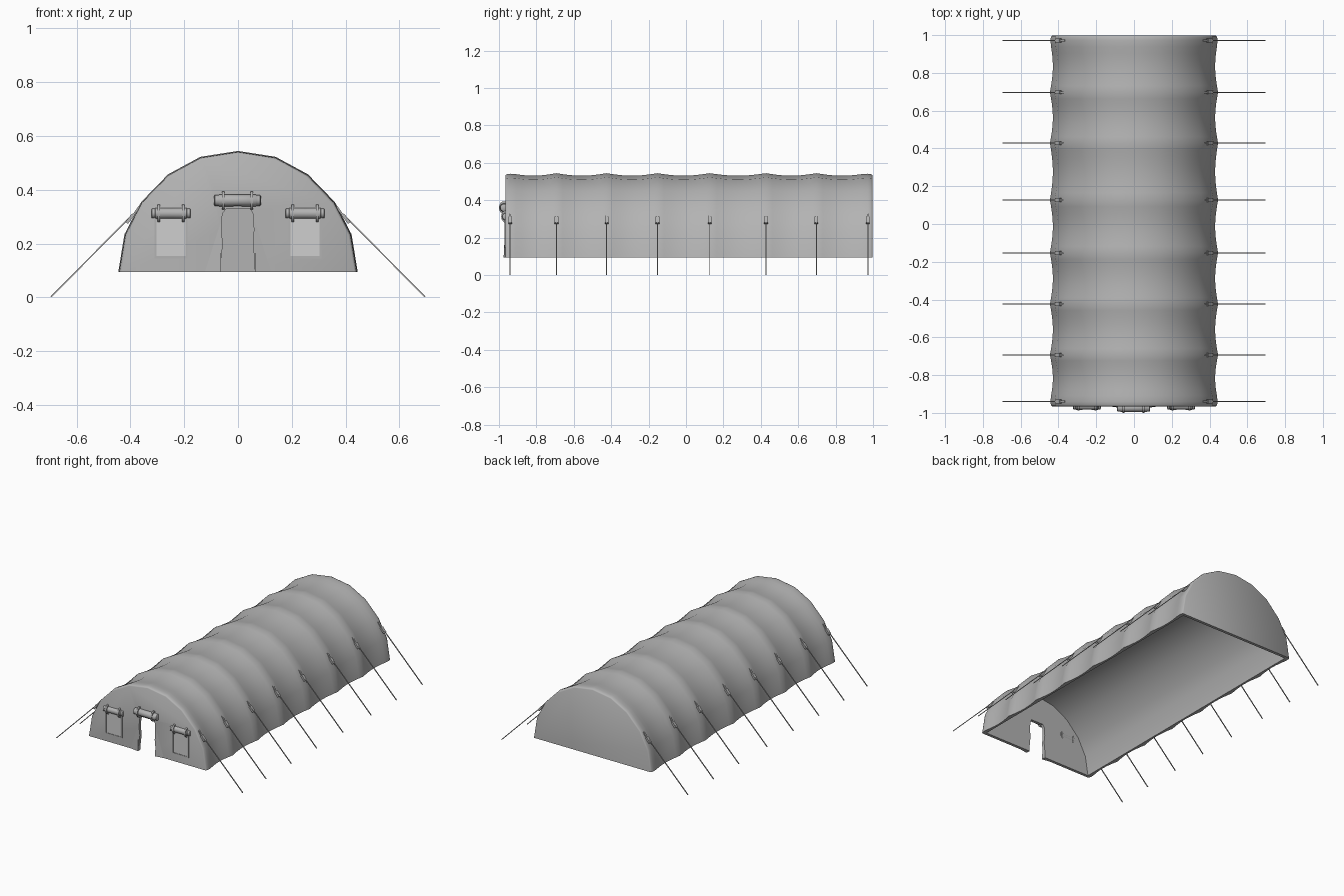
import bpy, bmesh, math
from mathutils import Vector, Matrix

if "Cube" in bpy.data.objects:
    bpy.data.objects.remove(bpy.data.objects["Cube"])


def material(name, value):
    m = bpy.data.materials.new(name)
    m.use_nodes = True
    col = (value, value, value, 1)
    m.diffuse_color = col
    m.node_tree.nodes["Principled BSDF"].inputs["Base Color"].default_value = col
    return m


canvas = material("grey canvas", 0.45)
pane_mat = material("light window", 0.62)
BASE = 0.094


def finish(bm, name, mat=canvas, angle=None):
    bmesh.ops.recalc_face_normals(bm, faces=bm.faces)
    mesh = bpy.data.meshes.new(name)
    bm.to_mesh(mesh)
    bm.free()
    mesh.materials.append(mat)
    ob = bpy.data.objects.new(name, mesh)
    bpy.context.collection.objects.link(ob)
    if angle:
        smooth(ob, angle)
    return ob


def smooth(ob, angle):
    bpy.ops.object.select_all(action='DESELECT')
    ob.select_set(True)
    bpy.context.view_layer.objects.active = ob
    bpy.ops.object.shade_smooth_by_angle(angle=math.radians(angle))


def loft(bm, rings):
    """Closed solid through a list of closed rings."""
    rows = [[bm.verts.new(p) for p in ring] for ring in rings]
    n = len(rows[0])
    for a, b in zip(rows, rows[1:]):
        for i in range(n):
            j = (i + 1) % n
            bm.faces.new((a[i], a[j], b[j], b[i]))
    bm.faces.new(rows[0])
    bm.faces.new(rows[-1])


def add_box(bm, lo, hi):
    lo, hi = Vector(lo), Vector(hi)
    m = Matrix.Translation((lo + hi) / 2) @ Matrix.Diagonal((*(hi - lo), 1))
    bmesh.ops.create_cube(bm, size=1, matrix=m)


def add_bar(bm, p, q, width, thick):
    """Box running from p to q, width measured along y."""
    p, q = Vector(p), Vector(q)
    d = (q - p).normalized()
    y = Vector((0, 1, 0))
    rot = Matrix((y.cross(d), y, d)).transposed()
    m = (Matrix.Translation((p + q) / 2) @ rot.to_4x4()
         @ Matrix.Diagonal((thick, width, (q - p).length, 1)))
    bmesh.ops.create_cube(bm, size=1, matrix=m)


# Arch section shared by the shell and its hollow
HALF = [(0.445, 0), (0.422, 0.14), (0.36, 0.26), (0.26, 0.363), (0.14, 0.428)]
ARCH = HALF + [(0, 0.45)] + [(-x, z) for x, z in reversed(HALF)]


def arch(y, scale, sag=0):
    """Arch at y; the sag is weaker at the stretched foot and crown."""
    pts = []
    for x, z in ARCH:
        side = 1 - sag * (0.035 if z == 0 else 0.048)
        pts.append((x * scale * side, y, BASE + z * scale * (1 - 0.03 * sag)))
    return pts


# Tent shell: canvas sagging between the ribs, with rounded end rims
RIBS = [-0.94, -0.693, -0.424, -0.153, 0.127, 0.428, 0.697, 0.972]
FRONT, BACK, STEPS = -0.966, 0.998, 8
RIM = [(0, 0.972), (0.003, 0.982), (0.009, 0.989)]
rings = [arch(FRONT + d, s) for d, s in RIM]
for a, b in zip(RIBS, RIBS[1:]):
    for k in range(STEPS):
        t = k / STEPS
        size = 0.994 if a == RIBS[0] and k == 0 else 1
        rings.append(arch(a + (b - a) * t, size, math.sin(math.pi * t)))
rings.append(arch(RIBS[-1], 0.994))
rings += [arch(BACK - d, s) for d, s in reversed(RIM)]
bm = bmesh.new()
loft(bm, rings)
shell = finish(bm, "tent_shell")

# Hollow interior
bm = bmesh.new()
hollow = []
for y in (FRONT + 0.02, BACK - 0.02):
    r = arch(y, 0.935)
    hollow.append([(r[0][0], y, 0.02)] + r + [(r[-1][0], y, 0.02)])
loft(bm, hollow)
inside = finish(bm, "interior_cutter")

# Doorway with loose, wavy canvas edges
DOOR = [(0.063, 0.02), (0.062, 0.13), (0.055, 0.2), (0.059, 0.25), (0.056, 0.31),
        (0.045, 0.328), (-0.045, 0.328), (-0.058, 0.31), (-0.062, 0.25),
        (-0.056, 0.2), (-0.064, 0.13), (-0.066, 0.02)]
bm = bmesh.new()
loft(bm, [[(x, y, z) for x, z in DOOR] for y in (FRONT - 0.05, FRONT + 0.05)])
doorway = finish(bm, "doorway_cutter")

bpy.context.view_layer.objects.active = shell
for cutter in (inside, doorway):
    cutter.hide_render = True
    mod = shell.modifiers.new(cutter.name, 'BOOLEAN')
    mod.operation = 'DIFFERENCE'
    mod.solver = 'EXACT'
    mod.object = cutter
    bpy.ops.object.modifier_apply(modifier=mod.name)
    bpy.data.objects.remove(cutter)
smooth(shell, 50)

# Loose canvas beside the doorway, flaring out at the foot
for side, s in (("left", 1), ("right", -1)):
    bm = bmesh.new()
    for p in ((0.064, FRONT - 0.009, BASE), (0.064, FRONT + 0.002, BASE),
              (0.13, FRONT + 0.001, BASE), (0.064, FRONT + 0.001, 0.3)):
        bm.verts.new((s * p[0], p[1], p[2]))
    bmesh.ops.convex_hull(bm, input=bm.verts)
    finish(bm, side + "_door_flare")


def roll(name, cx, cy, cz, half, radius, strap_x):
    """Rolled-up flap held by two straps."""
    def ring(x, ry, rz):
        return [(cx + x, cy + ry * math.cos(a), cz + rz * math.sin(a))
                for a in (math.tau * i / 14 for i in range(14))]
    bm = bmesh.new()
    loft(bm, [ring(s * half, f * radius, f * radius) for s, f in (
        (-1, 0.7), (-0.97, 0.88), (-0.82, 0.88), (-0.78, 1), (0, 0.95),
        (0.78, 1), (0.82, 0.88), (0.97, 0.88), (1, 0.7))])
    finish(bm, name, angle=40)
    bm = bmesh.new()
    for s in (-strap_x, strap_x):
        loft(bm, [ring(s + d, radius + 0.004, radius + 0.012)
                  for d in (-0.005, 0.005)])
    finish(bm, name + "_straps", angle=40)


roll("door_roll", -0.002, -0.973, 0.36, 0.087, 0.023, 0.053)

# Windows: light pane, thin frame and rolled cover
for side, cx in (("left", 0.249), ("right", -0.249)):
    bm = bmesh.new()
    add_box(bm, (cx - 0.055, FRONT - 0.002, 0.153), (cx + 0.055, FRONT + 0.004, 0.3))
    finish(bm, side + "_window_pane", pane_mat)
    bm = bmesh.new()
    for s in (-1, 1):
        add_box(bm, (cx + s * 0.058 - 0.004, FRONT - 0.005, 0.145),
                (cx + s * 0.058 + 0.004, FRONT + 0.004, 0.3))
    add_box(bm, (cx - 0.058, FRONT - 0.005, 0.145), (cx + 0.058, FRONT + 0.004, 0.153))
    finish(bm, side + "_window_frame")
    roll(side + "_window_roll", cx, -0.963, 0.312, 0.073, 0.021, 0.045)

# Guy ropes with their tabs and buckles on both sides of every rib
for side, s in (("left", 1), ("right", -1)):
    ropes, tabs = bmesh.new(), bmesh.new()
    for y in RIBS:
        add_bar(ropes, (s * 0.4, y, 0.299), (s * 0.695, y, 0.002), 0.005, 0.005)
        add_bar(tabs, (s * 0.366, y, 0.338), (s * 0.4, y, 0.29), 0.011, 0.007)
        add_bar(tabs, (s * 0.389, y, 0.308), (s * 0.414, y, 0.277), 0.02, 0.012)
    finish(ropes, side + "_guy_ropes")
    finish(tabs, side + "_rope_tabs")
